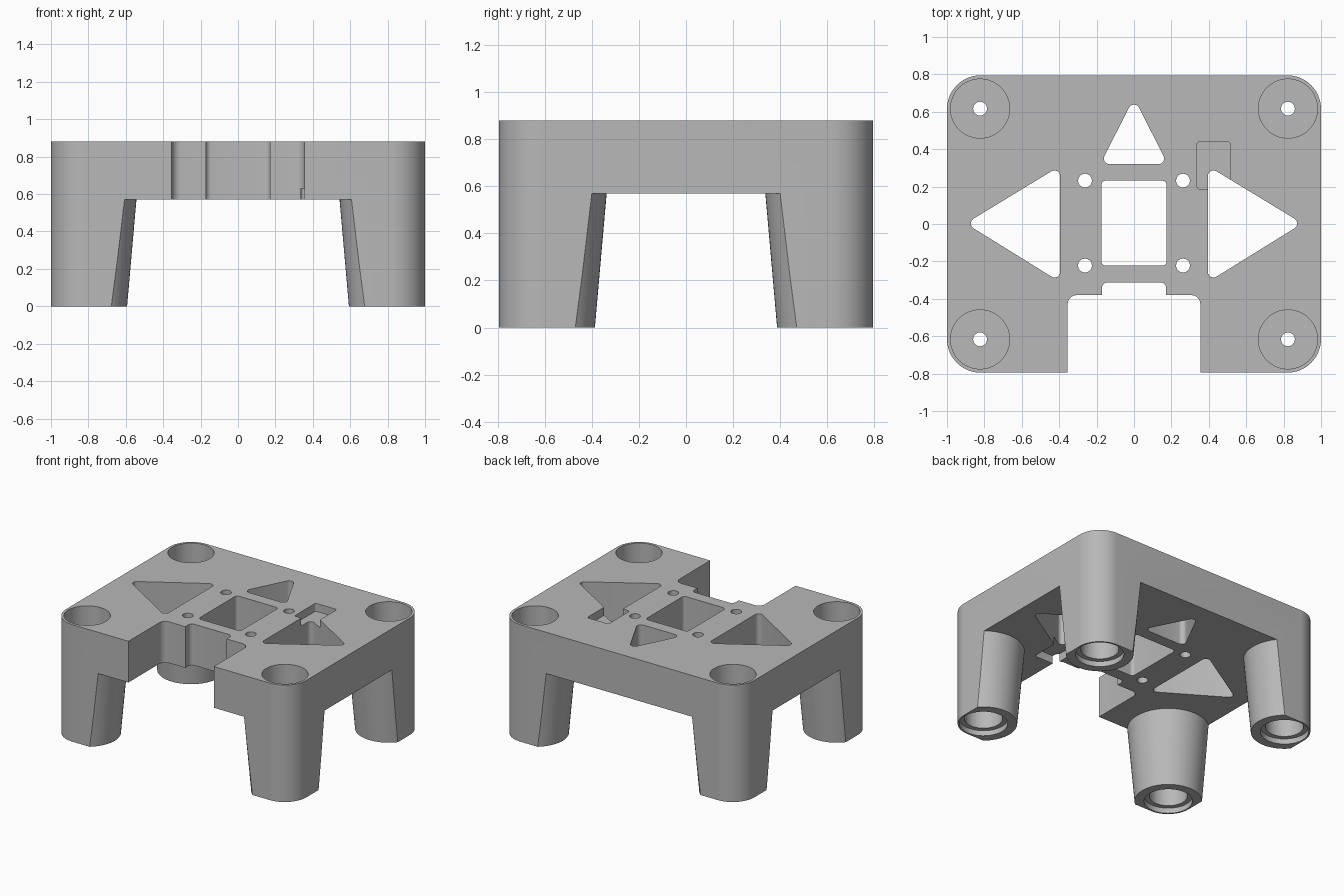
import bpy, bmesh, math
from mathutils import Vector

if "Cube" in bpy.data.objects:
    bpy.data.objects.remove(bpy.data.objects["Cube"])

TOP, UNDER = 0.88, 0.57
HALF_Y = 0.795
LEG_X, LEG_Y = 0.823, 0.617

grey = bpy.data.materials.new("plain grey")
grey.use_nodes = True
colour = (0.48, 0.48, 0.48, 1)
grey.diffuse_color = colour
grey.node_tree.nodes["Principled BSDF"].inputs["Base Color"].default_value = colour


def rounded(corners, steps=6):
    """Outline from (x, y, radius) corners, each filleted by an arc."""
    out = []
    for i, (x, y, r) in enumerate(corners):
        p = Vector((x, y))
        if r == 0:
            out.append(p)
            continue
        a = (Vector(corners[i - 1][:2]) - p).normalized()
        b = (Vector(corners[(i + 1) % len(corners)][:2]) - p).normalized()
        half = a.angle(b) / 2
        centre = p + (a + b).normalized() * r / math.sin(half)
        start = p + a * r / math.tan(half) - centre
        end = p + b * r / math.tan(half) - centre
        sweep = start.angle_signed(end)
        for k in range(steps + 1):
            t = -sweep * k / steps
            c, s = math.cos(t), math.sin(t)
            out.append(centre + Vector((start.x * c - start.y * s,
                                        start.x * s + start.y * c)))
    return out


def finish(name, bm):
    bmesh.ops.recalc_face_normals(bm, faces=bm.faces)
    mesh = bpy.data.meshes.new(name)
    bm.to_mesh(mesh)
    bm.free()
    mesh.materials.append(grey)
    ob = bpy.data.objects.new(name, mesh)
    bpy.context.collection.objects.link(ob)
    return ob


def prism(name, corners, z0, z1, steps=6):
    bm = bmesh.new()
    pts = rounded(corners, steps)
    face = bm.faces.new([bm.verts.new((p.x, p.y, z0)) for p in pts])
    res = bmesh.ops.extrude_face_region(bm, geom=[face])
    verts = [v for v in res["geom"] if isinstance(v, bmesh.types.BMVert)]
    bmesh.ops.translate(bm, verts=verts, vec=(0, 0, z1 - z0))
    return finish(name, bm)


def rect(x0, x1, y0, y1, r=0):
    return [(x0, y0, r), (x1, y0, r), (x1, y1, r), (x0, y1, r)]


def cone(name, x, y, z0, z1, r0, r1=None, sides=48):
    bm = bmesh.new()
    bmesh.ops.create_cone(bm, cap_ends=True, segments=sides, radius1=r0,
                          radius2=r0 if r1 is None else r1, depth=z1 - z0)
    bmesh.ops.translate(bm, verts=bm.verts, vec=(x, y, (z0 + z1) / 2))
    return finish(name, bm)


def cut(target, cutter):
    mod = target.modifiers.new("cut", "BOOLEAN")
    mod.operation, mod.solver, mod.object = "DIFFERENCE", "EXACT", cutter
    bpy.context.view_layer.objects.active = target
    bpy.ops.object.modifier_apply(modifier=mod.name)
    bpy.data.objects.remove(cutter)


# Rounded block, full height
base = prism("stand_with_legs", rect(-1, 1, -HALF_Y, HALF_Y, 0.18), 0, TOP, 16)

# Space under the deck, leaving four tapered legs
space = prism("under_space", rect(-1.3, 1.3, -1.1, 1.1), -0.1, UNDER)
legs = [(sx * LEG_X, sy * LEG_Y) for sx in (-1, 1) for sy in (-1, 1)]
for x, y in legs:
    slope = 0.05 / UNDER
    cut(space, cone("leg_shape", x, y, -0.2, 0.7,
                    0.23 - 0.2 * slope, 0.23 + 0.7 * slope, 64))
cut(base, space)

# Leg bores: pocket from above, stepped recess from below, screw hole between
for x, y in legs:
    cut(base, cone("top_pocket", x, y, 0.32, 1, 0.158))
    cut(base, cone("foot_step", x, y, -0.1, 0.04, 0.165))
    cut(base, cone("foot_recess", x, y, -0.1, 0.24, 0.13))
    cut(base, cone("screw_hole", x, y, 0.1, 0.5, 0.037, sides=24))

# Openings through the deck
LOW, HIGH = 0.45, 1.0
cut(base, prism("centre_window", rect(-0.175, 0.175, -0.223, 0.232, 0.025), LOW, HIGH))
cut(base, prism("back_triangle",
                [(-0.18, 0.32, 0.03), (0.18, 0.32, 0.03), (0, 0.675, 0.03)], LOW, HIGH))
for s in (-1, 1):
    tri = [(s * 0.395, -0.31, 0.03), (s * 0.395, 0.31, 0.03), (s * 0.9, 0.003, 0.03)]
    cut(base, prism("side_triangle", tri, LOW, HIGH))
    for y in (-0.222, 0.232):
        cut(base, cone("small_hole", s * 0.262, y, LOW, HIGH, 0.037, sides=24))

# Stepped notch in the front edge
right = [(0.355, -1, 0), (0.355, -0.38, 0.05), (0.172, -0.38, 0), (0.172, -0.313, 0.03)]
notch = right + [(-x, y, r) for x, y, r in reversed(right)]
cut(base, prism("front_notch", notch, LOW, HIGH))

# Shallow pockets, one on top and one underneath
cut(base, prism("upper_pocket", rect(0.337, 0.515, 0.187, 0.44, 0.015), TOP - 0.06, HIGH))
cut(base, prism("lower_pocket", rect(0.337, 0.515, -0.44, -0.187, 0.015), LOW, UNDER + 0.06))

# Smooth curved walls, crisp edges
bpy.ops.object.select_all(action="DESELECT")
base.select_set(True)
bpy.context.view_layer.objects.active = base
bpy.ops.object.shade_smooth_by_angle(angle=math.radians(25))
